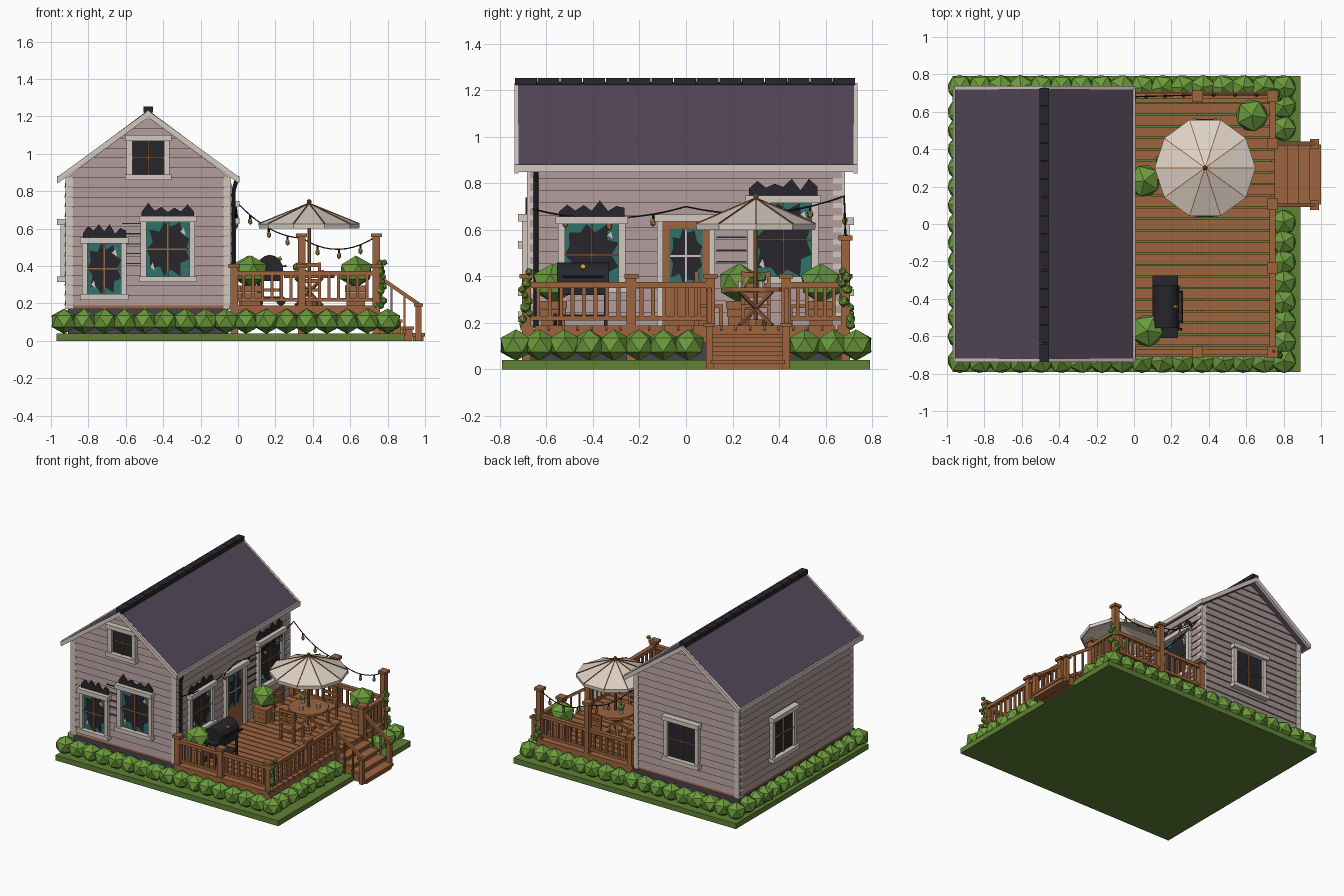
import bpy, bmesh, math, random
from mathutils import Matrix, Vector

if "Cube" in bpy.data.objects:
    bpy.data.objects.remove(bpy.data.objects["Cube"])
random.seed(4)
I = Matrix.Identity(4)
T = lambda x, y, z: Matrix.Translation((x, y, z))
RZ = lambda a: Matrix.Rotation(math.radians(a), 4, 'Z')
COL = dict(grass=0x5F8038, leaf=0x6B9A3E, wood=0x9C6440, siding=0xA69392, trim=0xD2C8BE, roof=0x54495A,
           dark=0x2B2A30, base=0x4A4350, teal=0x33706B, canvas=0xDDD0C4, gold=0xC9A030, bulb=0xB98A4A)
MATS = {}
for k, h in COL.items():
    m = MATS[k] = bpy.data.materials.new(k)
    m.diffuse_color = [(((h >> s) & 255) / 255) ** 2.2 for s in (16, 8, 0)] + [1]
    m.use_nodes = True
    m.node_tree.nodes["Principled BSDF"].inputs["Base Color"].default_value = m.diffuse_color

def finish(name, col, bm):
    bmesh.ops.recalc_face_normals(bm, faces=bm.faces)
    me = bpy.data.meshes.new(name)
    bm.to_mesh(me); bm.free()
    me.materials.append(MATS[col])
    ob = bpy.data.objects.new(name, me)
    bpy.context.collection.objects.link(ob)
    return ob

def box(bm, b, M=I):
    x0, x1, y0, y1, z0, z1 = b
    bmesh.ops.create_cube(bm, size=1, matrix=M @ T((x0+x1)/2, (y0+y1)/2, (z0+z1)/2)
                          @ Matrix.Diagonal((x1-x0, y1-y0, z1-z0, 1)))

def boxes(name, col, bs, M=I):
    bm = bmesh.new()
    for b in bs: box(bm, b, M)
    return finish(name, col, bm)

def prism(bm, pts, y0, y1, M=I):
    a = [bm.verts.new(M @ Vector((x, y0, z))) for x, z in pts]
    b = [bm.verts.new(M @ Vector((x, y1, z))) for x, z in pts]
    bm.faces.new(a); bm.faces.new(b[::-1])
    for i in range(len(a)):
        j = (i + 1) % len(a)
        bm.faces.new((a[i], b[i], b[j], a[j]))

def prisms(name, col, ps, M=I):
    bm = bmesh.new()
    for p in ps: prism(bm, *p, M)
    return finish(name, col, bm)

def rod(bm, p, q, r, n=6, r2=None):
    p, q = Vector(p), Vector(q)
    M = Matrix.Translation((p+q)/2) @ (q-p).to_track_quat('Z', 'Y').to_matrix().to_4x4() @ RZ(180/n)
    bmesh.ops.create_cone(bm, cap_ends=True, segments=n, radius1=r, radius2=r if r2 is None else r2,
                          depth=(q-p).length, matrix=M)

def rods(name, col, rs):
    bm = bmesh.new()
    for r in rs: rod(bm, *r)
    return finish(name, col, bm)

def balls(name, col, bs):
    bm = bmesh.new()
    for x, y, z, r, s in bs:
        bmesh.ops.create_icosphere(bm, subdivisions=1, radius=r, matrix=T(x, y, z)
                                   @ RZ(random.uniform(0, 72)) @ Matrix.Diagonal((1, 1, s, 1)))
    return finish(name, col, bm)

# ground and hedge
boxes('lawn', 'grass', [(-.97, .89, -.79, .79, 0, .04)])
line = lambda a, b, n: [a + (b-a)*i/(n-1) for i in range(n)]
hedge = [(x, y) for y in (-.73, .73) for x in line(-.93, .8, 17)]
hedge += [(-.93, y) for y in line(-.6, .6, 13)]
hedge += [(.8, y) for y in line(-.63, .01, 7) + line(.51, .63, 2)]
balls('hedge', 'leaf', [(x, y, .105, .075, .9) for x, y in hedge])

# house shell
HX, HW, HY = -.48, .435, .67
H = T(HX, 0, 0)
half = lambda z: max(.004, min(HW, (1.195 - z) / .735))
prisms('house_core', 'siding', [([(-HW, .17), (HW, .17), (HW, .872), (0, 1.19), (-HW, .872)], -HY, HY)], H)
boxes('foundation', 'base', [(-.43, .43, -.665, .665, .04, .17)], H)
boxes('sill_band', 'wood', [(-.44, .44, -.678, .678, .17, .19)], H)
WALL = {'front': H @ T(0, -HY, 0), 'back': H @ RZ(180) @ T(0, -HY, 0),
        'right': H @ RZ(90) @ T(0, -HW, 0), 'left': H @ RZ(-90) @ T(0, -HW, 0)}
# lapped clapboards, clipped to the gable
for side, M in WALL.items():
    gable, bm, z, st = side in ('front', 'back'), bmesh.new(), .19, .0525
    while z < (1.17 if gable else .85):
        t = min(z + st, 1.19)
        w0, w1 = (half(z), half(t)) if gable else (HY, HY)
        vs = [bm.verts.new(M @ Vector(c)) for c in
              ((-w0, -.013, z), (w0, -.013, z), (w1, -.003, t), (-w1, -.003, t),
               (-w0, .005, z), (w0, .005, z), (w1, .005, t), (-w1, .005, t))]
        for f in ((0, 1, 2, 3), (4, 5, 6, 7), (0, 1, 5, 4), (2, 3, 7, 6), (1, 2, 6, 5), (0, 3, 7, 4)):
            bm.faces.new([vs[i] for i in f])
        z += st
    finish(side + '_clapboards', 'siding', bm)
boxes('corner_boards', 'trim', [(sx*.422-.02, sx*.422+.02, sy*.657-.025, sy*.657+.025, .17, .875)
                                for sx in (-1, 1) for sy in (-1, 1)], H)
boxes('loose_boards', 'dark', [(-.14, -.03, -.016, -.01, z, z+.006) for z in (.41, .465, .515, .57, .625)], WALL['front'])
boxes('loose_boards_side', 'dark', [(.13, .26, -.016, -.01, z, z+.006) for z in (.46, .51, .565, .62)], WALL['right'])

# roof
chev = lambda t, d, w=.48: [(-w, .878), (0, t), (w, .878), (w, .878-d), (0, t-d), (-w, .878-d)]
prisms('roof', 'roof', [(chev(1.234, .03), -.722, .722)], H)
prisms('rake_boards', 'trim', [(chev(1.231, .036, .484), s*.728-.009, s*.728+.009) for s in (-1, 1)], H)
boxes('eave_boards', 'trim', [(s*.481-.007, s*.481+.007, -.735, .735, .848, .881) for s in (-1, 1)], H)
boxes('ridge_cap', 'dark', [(-.026, .026, y, y+.094, 1.222, 1.253) for y in line(-.735, .632, 15)], H)
rods('downspout', 'dark', [((-.025, -.645, .18), (-.025, -.645, .8), .012, 8),
                           ((-.025, -.645, .8), (-.008, -.645, .86), .012, 8)])

# windows and door
def jagged(u0, u1, z, h):
    us = line(u0, u1, 9)
    return [(u0, z)] + [(u, z + h*random.uniform(.65, 1)*(1 if i % 2 else .6)) for i, u in enumerate(us)] + [(u1, z)]

def star(u0, u1, z0, z1):
    pts = []
    for i in range(18):
        a, r = i*math.tau/18, random.uniform(.95, 1.1) if i % 2 else random.uniform(.66, .8)
        c, s = math.cos(a)*r*1.1, math.sin(a)*r*1.1
        pts.append(((u0+u1)/2 + max(-1, min(1, c))*(u1-u0)/2, (z0+z1)/2 + max(-1, min(1, s))*(z1-z0)/2))
    return pts

def window(name, M, u0, u1, z0, z1, broken):
    um, zm, w = (u0+u1)/2, (z0+z1)/2, .03
    boxes(name + '_trim', 'trim', [(u0-w, u0, -.035, 0, z0, z1), (u1, u1+w, -.035, 0, z0, z1),
          (u0-.04, u1+.04, -.052, 0, z1, z1+.032), (u0-.04, u1+.04, -.052, 0, z0-.03, z0)], M)
    boxes(name + '_pane', 'teal' if broken else 'dark', [(u0, u1, -.017, 0, z0, z1)], M)
    boxes(name + '_muntins', 'wood', [(um-.004, um+.004, -.027, -.015, z0, z1), (u0, u1, -.027, -.015, zm-.004, zm+.004)], M)
    if broken:
        prisms(name + '_break', 'dark', [(star(u0, u1, z0, z1), -.02, -.016)], M)
        prisms(name + '_soot', 'dark', [(jagged(u0-.025, u1+.025, z1+.02, .085), -.02, -.01)], M)
        prisms(name + '_shards', 'trim', [([(u0+.02, z0+.05), (u0+.045, z0+.03), (u0+.035, z0+.075)], -.024, -.019),
               ([(u1-.03, z1-.03), (u1-.05, z1-.05), (u1-.02, z1-.07)], -.024, -.019)], M)

for n, side, *d in (('small_front_window', 'front', -.325, -.145, .25, .52, 1), ('large_front_window', 'front', -.01, .22, .345, .635, 1),
                    ('attic_window', 'front', -.085, .085, .89, 1.07, 0), ('left_deck_window', 'right', -.52, -.29, .36, .625, 1),
                    ('right_deck_window', 'right', .295, .54, .40, .715, 1), ('left_window', 'left', -.29, -.06, .345, .62, 0),
                    ('back_window', 'back', -.145, .085, .345, .62, 0)):
    window(n, WALL[side], *d)
R = WALL['right']
boxes('door_trim', 'trim', [(-.125, -.098, -.035, 0, .19, .635), (.098, .125, -.035, 0, .19, .635), (-.135, .135, -.05, 0, .635, .665)], R)
boxes('door', 'wood', [(-.098, .098, -.02, 0, .19, .635)], R)
boxes('door_glass', 'teal', [(-.07, .07, -.023, -.01, .37, .605)], R)
prisms('door_break', 'dark', [(star(-.07, .07, .37, .605), -.026, -.02)], R)
boxes('door_muntins', 'trim', [(-.004, .004, -.03, -.02, .37, .605), (-.07, .07, -.03, -.02, .484, .491)], R)

# deck
boxes('deck_boards', 'wood', [(-.045, .755, y, y+.055, .168, .19) for y in line(-.71, .65, 23)])
boxes('deck_frame', 'wood', [(-.04, .75, s*.695-.01, s*.695+.01, .115, .168) for s in (-1, 1)]
      + [(x, x+.02, -.7, .7, .115, .168) for x in (-.03, .34, .735)])
posts = [(-.02, -.685, .39), (.34, -.685, .39), (.74, -.685, .39), (.74, -.235, .39), (.74, .105, .39),
         (.74, .43, .39), (-.02, .685, .39), (.34, .685, .555), (.74, .685, .555)]
boxes('railing_posts', 'wood', [(x-.02, x+.02, y-.02, y+.02, .04, h) for x, y, h in posts])
boxes('post_caps', 'wood', [(x-.03, x+.03, y-.03, y+.03, h, h+.02) for x, y, h in posts])
rails, bal = [], []
for y in (-.685, .685):
    rails += [(-.02, .74, y-w, y+w, z, z+t) for w, z, t in ((.016, .35, .025), (.01, .21, .02))]
    bal += [(x-.008, x+.008, y-.008, y+.008, .22, .355) for x in line(.03, .69, 14)]
for a, b, n in ((-.685, .105, 15), (.43, .685, 5)):
    rails += [(.74-w, .74+w, a, b, z, z+t) for w, z, t in ((.016, .35, .025), (.01, .21, .02))]
    bal += [(.732, .748, y-.008, y+.008, .22, .355) for y in line(a+.05, b-.05, n)]
boxes('deck_rails', 'wood', rails)
boxes('balusters', 'wood', bal)

# steps
boxes('stair_steps', 'wood', [(.755+.06*i, .812+.06*i, .115, .415, 0, .135-.037*i) for i in range(4)]
      + [(.75+.06*i, .82+.06*i, .105, .425, .135-.037*i, .152-.037*i) for i in range(4)])
sr = []
for y in (.1, .43):
    sr += [((.75, y, .345), (.975, y, .19), .014, 4)]
    sr += [((x, y, .03), (x, y, .345-(x-.75)*.69), .008, 4) for x in (.82, .89)]
rods('stair_handrails', 'wood', sr)
boxes('stair_posts', 'wood', [(.95-e, .98+e, y-.015-e, y+.015+e, z, t) for y in (.1, .43) for e, z, t in ((0, 0, .185), (.01, .185, .2))])

# dining set with parasol
C = (.38, .30)
at = lambda r, a, z: (C[0] + r*math.cos(math.radians(a)), C[1] + r*math.sin(math.radians(a)), z)
rods('table_top', 'wood', [(at(0, 0, .335), at(0, 0, .352), .14, 12)])
rods('table_legs', 'wood', [(at(.1, a, .19), at(.1, a+180, .335), .009, 4) for a in (45, 135, 225, 315)])
rods('tableware', 'trim', [(at(.07, a, .352), at(.07, a, .38), .014, 8) for a in (20, 160, 260)])
balls('table_plant', 'leaf', [(*at(.07, 160, .395), .024, 1)])
def chair(name, a):
    b = [(x-.008, x+.008, y-.008, y+.008, .19, h) for x in (-.055, .055) for y, h in ((-.255, .42), (-.15, .27))]
    b += [(-.063, .063, -.262, -.14, .265, .28)] + [(-.055, .055, -.26, -.25, z, z+.022) for z in (.31, .35, .395)]
    boxes(name, 'wood', b, T(*C, 0) @ RZ(a))
for n, a in (('front_chair', 0), ('back_chair', 180), ('house_side_chair', -90)): chair(n, a)
rods('parasol_pole', 'wood', [(at(0, 0, .19), at(0, 0, .74), .01, 8), (at(0, 0, .19), at(0, 0, .215), .05, 10)])
bm = bmesh.new()
ring = lambda r, z: [bm.verts.new(at(r, 36*i, z)) for i in range(10)]
tip, r1, r2 = bm.verts.new(at(0, 0, .735)), ring(.27, .625), ring(.268, .6)
for i in range(10):
    j = (i+1) % 10
    bm.faces.new((tip, r1[i], r1[j])); bm.faces.new((r1[i], r2[i], r2[j], r1[j]))
ob = finish('parasol_canopy', 'canvas', bm)
ob.modifiers.new('thickness', 'SOLIDIFY').thickness = .006
rods('parasol_ribs', 'wood', [(at(0, 0, .737), at(.27, 36*i, .627), .0035, 4) for i in range(10)])
balls('parasol_finial', 'wood', [(*at(0, 0, .745), .014, 1)])

# grill
arc = [(.17 + .072*math.cos(math.pi*i/8), .375 + .085*math.sin(math.pi*i/8)) for i in range(9)]
prisms('grill_hood', 'dark', [(arc, -.555, -.33)])
boxes('grill_cart', 'dark', [(.1, .24, -.55, -.335, .32, .372), (.1, .235, -.61, -.275, .355, .368), (.105, .235, -.55, -.335, .225, .237)]
      + [(x-.008, x+.008, y-.008, y+.008, .19, .33) for x in (.11, .23) for y in (-.54, -.345)])
rods('grill_handle', 'dark', [((.255, -.53, .4), (.255, -.355, .4), .006, 6)] + [((.225, y, .4), (.255, y, .4), .005, 6) for y in (-.52, -.365)])
rods('grill_wheels', 'dark', [((x, -.57, .215), (x, -.555, .215), .026, 10) for x in (.11, .23)])
rods('grill_gauge', 'gold', [((.215, -.442, .435), (.232, -.442, .443), .011, 8)])

# planters and climbing leaves
spots = [(.63, .58), (.055, .23), (.07, -.57)]
boxes('planters', 'wood', [(x-w, x+w, y-w, y+w, z, z+.033) for x, y in spots for w, z in ((.05, .19), (.054, .226), (.058, .262))])
balls('planter_bushes', 'leaf', [(x, y, .37, .096, .9) for x, y in spots])
balls('climbing_leaves', 'leaf', [(.745+random.uniform(-.015, .04), s*(.69+random.uniform(-.02, .022)), z, random.uniform(.016, .026), 1)
                                  for s in (-1, 1) for z in line(.19, .42, 10)])

# string lights
wire, bulbs = [], []
for p, q, sag, n in (((-.01, -.66, .69), (-.01, .0, .70), .045, 3), ((-.01, 0, .70), (-.01, .68, .745), .05, 3),
                     ((-.01, .68, .745), (.34, .69, .55), .045, 3), ((.34, .69, .55), (.74, .69, .56), .065, 3)):
    P, Q = Vector(p), Vector(q)
    f = lambda t: P.lerp(Q, t) - Vector((0, 0, 4*sag*t*(1-t)))
    wire += [(f(i/10), f((i+1)/10), .0035, 5) for i in range(10)]
    for k in range(n):
        c = f((k+.75)/(n+.5))
        wire.append((c, c - Vector((0, 0, .02)), .006, 6))
        bulbs.append((c.x, c.y, c.z-.034, .013, 1.5))
rods('light_string', 'dark', wire)
balls('light_bulbs', 'bulb', bulbs)
